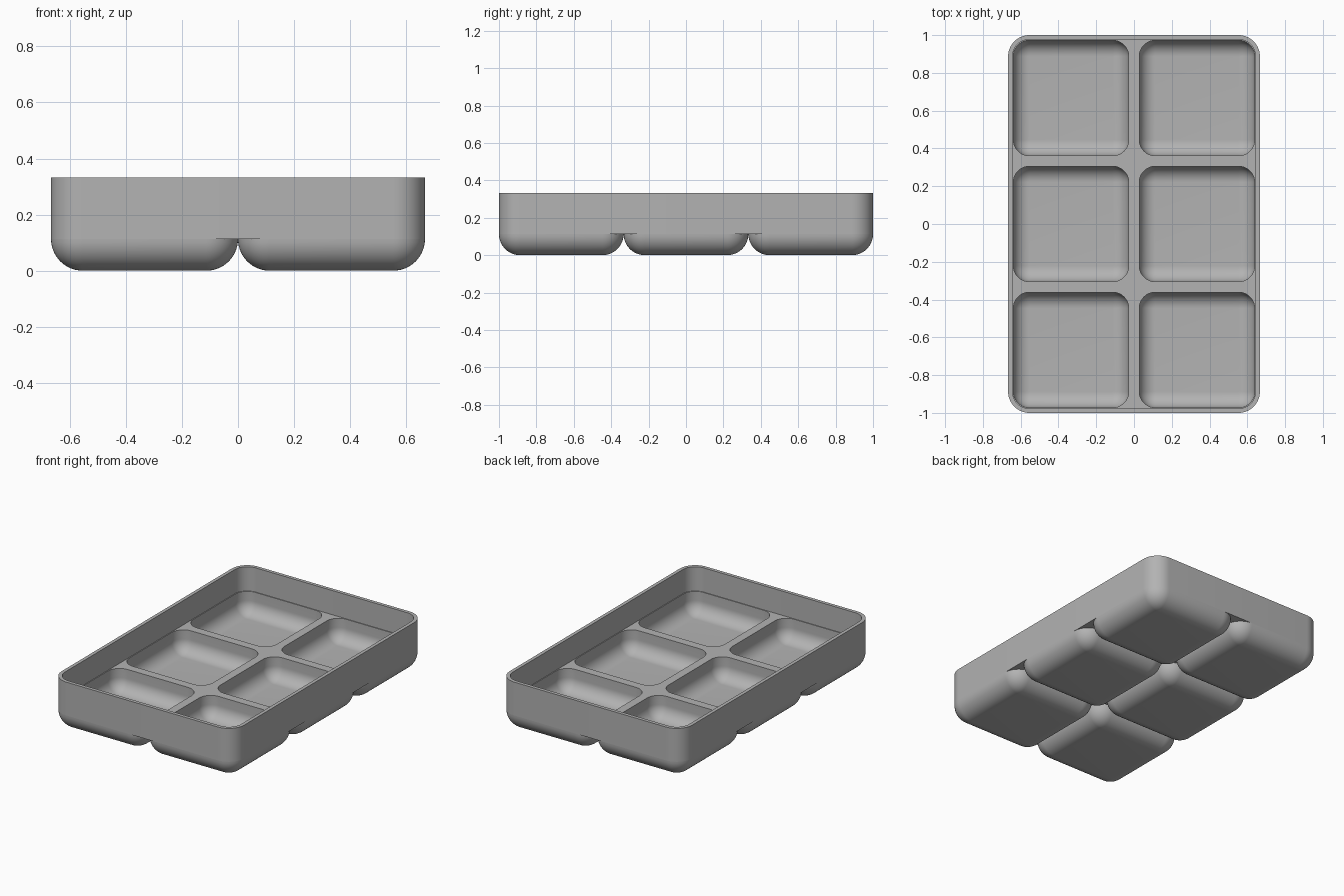
import bpy, bmesh, math
from mathutils import Vector

cube = bpy.data.objects.get("Cube")
if cube:
    bpy.data.objects.remove(cube, do_unlink=True)

CELL = 2 / 3        # grid pitch
COLS, ROWS = 2, 3
HEIGHT = 0.333
R = 0.113           # outer corner and foot radius
WALL = 0.023        # rim thickness
GAP = 0.028         # pocket margin inside each cell
DECK = 0.173        # top of the dividers
STEPS = 14

grey = bpy.data.materials.new("light grey plastic")
grey.use_nodes = True
COLOUR = (0.45, 0.45, 0.45, 1)
grey.diffuse_color = COLOUR
grey.node_tree.nodes["Principled BSDF"].inputs["Base Color"].default_value = COLOUR


def rounded_rect(centre, width, depth, radius, z):
    """Counter-clockwise rounded rectangle at height z."""
    points = []
    for k, (sx, sy) in enumerate([(1, 1), (-1, 1), (-1, -1), (1, -1)]):
        for i in range(STEPS + 1):
            a = (k + i / STEPS) * math.pi / 2
            points.append(Vector((
                centre[0] + sx * (width / 2 - radius) + radius * math.cos(a),
                centre[1] + sy * (depth / 2 - radius) + radius * math.sin(a), z)))
    return points


def finish(bm, name):
    mesh = bpy.data.meshes.new(name)
    bm.to_mesh(mesh)
    bm.free()
    mesh.materials.append(grey)
    obj = bpy.data.objects.new(name, mesh)
    bpy.context.collection.objects.link(obj)
    bpy.ops.object.select_all(action='DESELECT')
    obj.select_set(True)
    bpy.context.view_layer.objects.active = obj
    bpy.ops.object.shade_smooth_by_angle(angle=math.radians(35))
    return obj


def loft(name, outlines, cap=None):
    """Skin a stack of outlines; cap may be 'first' or 'last'."""
    bm = bmesh.new()
    rings = [[bm.verts.new(p) for p in outline] for outline in outlines]
    for a, b in zip(rings, rings[1:]):
        for i in range(len(a)):
            j = (i + 1) % len(a)
            bm.faces.new((a[i], a[j], b[j], b[i]))
    if cap == 'first':
        bm.faces.new(rings[0][::-1])
    elif cap == 'last':
        bm.faces.new(rings[-1])
    bmesh.ops.remove_doubles(bm, verts=bm.verts, dist=1e-5)
    return finish(bm, name)


def panel(name, outline, holes, up):
    """Flat sheet with holes, facing up or down."""
    bm = bmesh.new()
    edges = []
    for loop in [outline] + holes:
        verts = [bm.verts.new(p) for p in loop]
        edges += [bm.edges.new((verts[i - 1], v)) for i, v in enumerate(verts)]
    bmesh.ops.triangle_fill(bm, edges=edges, use_beauty=True)
    bm.normal_update()
    bmesh.ops.reverse_faces(bm, faces=[f for f in bm.faces if (f.normal.z > 0) != up])
    return finish(bm, name)


def bowl_outlines(centre, size, radius, floor):
    """Outlines of a rounded bottom, from the floor up to vertical sides."""
    outlines = []
    for i in range(STEPS + 1):
        a = i / STEPS * math.pi / 2
        inset = radius * (1 - math.sin(a))
        z = floor + radius * (1 - math.cos(a))
        side = size - 2 * inset
        outlines.append(rounded_rect(centre, side, side, radius - inset, z))
    return outlines


W, D = COLS * CELL, ROWS * CELL
pocket_size = CELL - 2 * GAP
pocket_radius = R - GAP
centres = [((c - (COLS - 1) / 2) * CELL, (r - (ROWS - 1) / 2) * CELL)
           for r in range(ROWS) for c in range(COLS)]


def outer(z):
    return rounded_rect((0, 0), W, D, R, z)


def inner(z):
    return rounded_rect((0, 0), W - 2 * WALL, D - 2 * WALL, R - WALL, z)


def pocket_holes(z):
    return [rounded_rect(c, pocket_size, pocket_size, pocket_radius, z) for c in centres]


# Outer wall, rim and inner wall
loft("rim_wall", [outer(R), outer(HEIGHT), inner(HEIGHT), inner(DECK)])

# Divider tops and the underside between the feet
panel("divider_deck", inner(DECK), pocket_holes(DECK), True)
panel("underside", outer(R), pocket_holes(R), False)

# Rounded feet outside, rounded pockets inside
for n, c in enumerate(centres, 1):
    loft(f"foot_{n}", bowl_outlines(c, CELL, R, 0), 'first')
    pocket = bowl_outlines(c, pocket_size, pocket_radius, GAP)
    pocket.append(rounded_rect(c, pocket_size, pocket_size, pocket_radius, DECK))
    loft(f"pocket_{n}", pocket[::-1], 'last')
